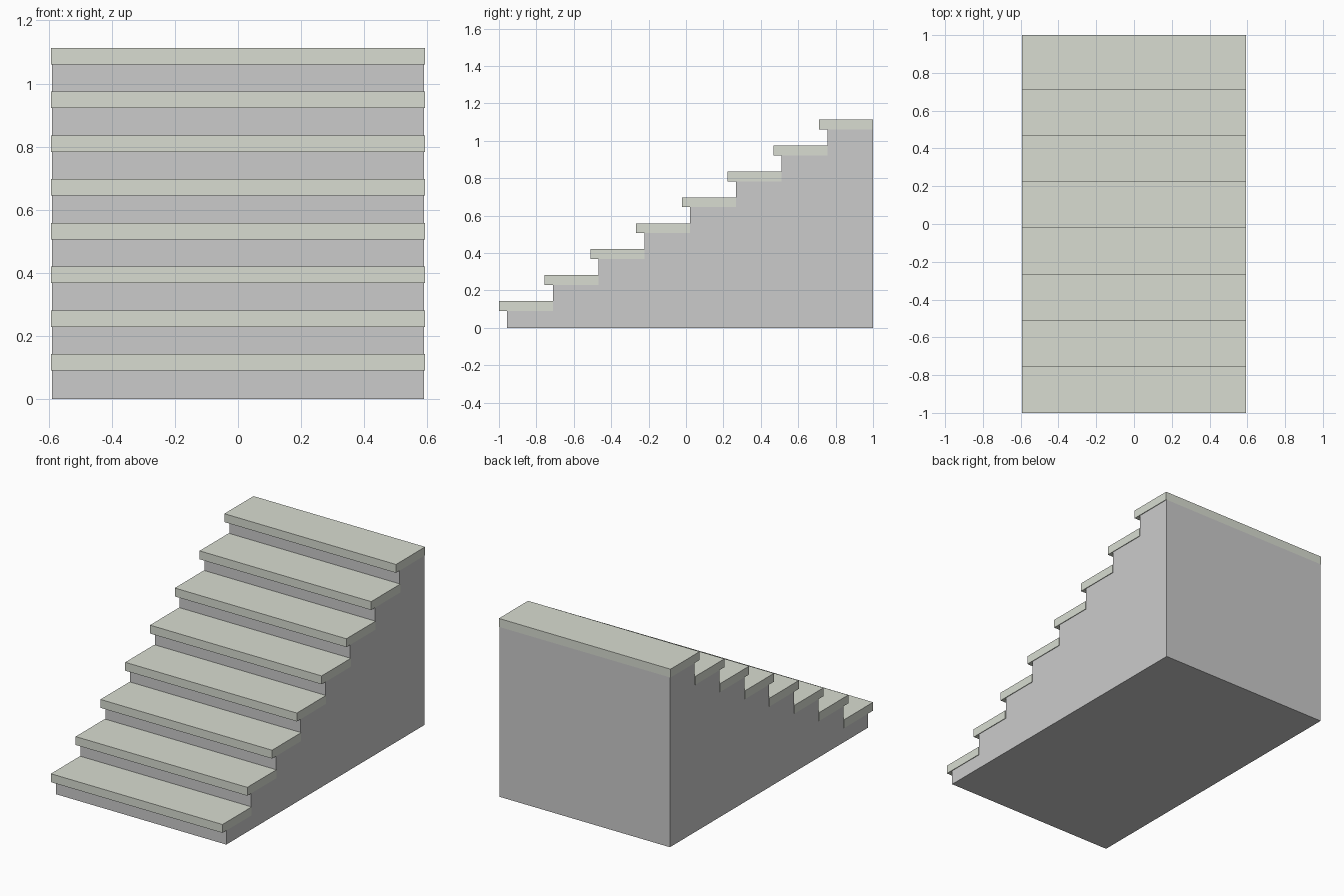
import bpy, bmesh

if "Cube" in bpy.data.objects:
    bpy.data.objects.remove(bpy.data.objects["Cube"])

STEPS = 8
NOSE = 0.043                 # tread overhang at the front
GOING = (2.0 - NOSE) / STEPS
RISE = 0.1386
BASE = 0.0905                # underside of the first tread
THICK = 0.0525
BODY_HALF, TREAD_HALF = 0.589, 0.593


def extrude_profile(name, points, half_width, material=None):
    """Sweep a closed (y, z) outline across x."""
    bm = bmesh.new()
    face = bm.faces.new([bm.verts.new((-half_width, y, z)) for y, z in points])
    swept = bmesh.ops.extrude_face_region(bm, geom=[face])
    verts = [g for g in swept["geom"] if isinstance(g, bmesh.types.BMVert)]
    bmesh.ops.translate(bm, verts=verts, vec=(2 * half_width, 0, 0))
    bmesh.ops.recalc_face_normals(bm, faces=bm.faces[:])
    mesh = bpy.data.meshes.new(name)
    bm.to_mesh(mesh)
    bm.free()
    obj = bpy.data.objects.new(name, mesh)
    bpy.context.collection.objects.link(obj)
    if material:
        mesh.materials.append(material)
    return obj


# Solid stepped body
front = -1 + NOSE
outline = [(1, 0), (front, 0)]
for i in range(STEPS):
    y, z = front + i * GOING, BASE + i * RISE
    outline += [(y, z), (y + GOING, z)]
extrude_profile("stair_body", outline, BODY_HALF)

# Overhanging tread slabs
stone = bpy.data.materials.new("tread_stone")
stone.diffuse_color = (0.69, 0.72, 0.64, 1)
stone.use_nodes = True
stone.node_tree.nodes["Principled BSDF"].inputs["Base Color"].default_value = stone.diffuse_color
for i in range(STEPS):
    y0, y1 = -1 + i * GOING, front + (i + 1) * GOING
    z0 = BASE + i * RISE
    z1 = z0 + THICK
    extrude_profile(f"tread_{i + 1}", [(y0, z0), (y1, z0), (y1, z1), (y0, z1)],
                    TREAD_HALF, stone)
